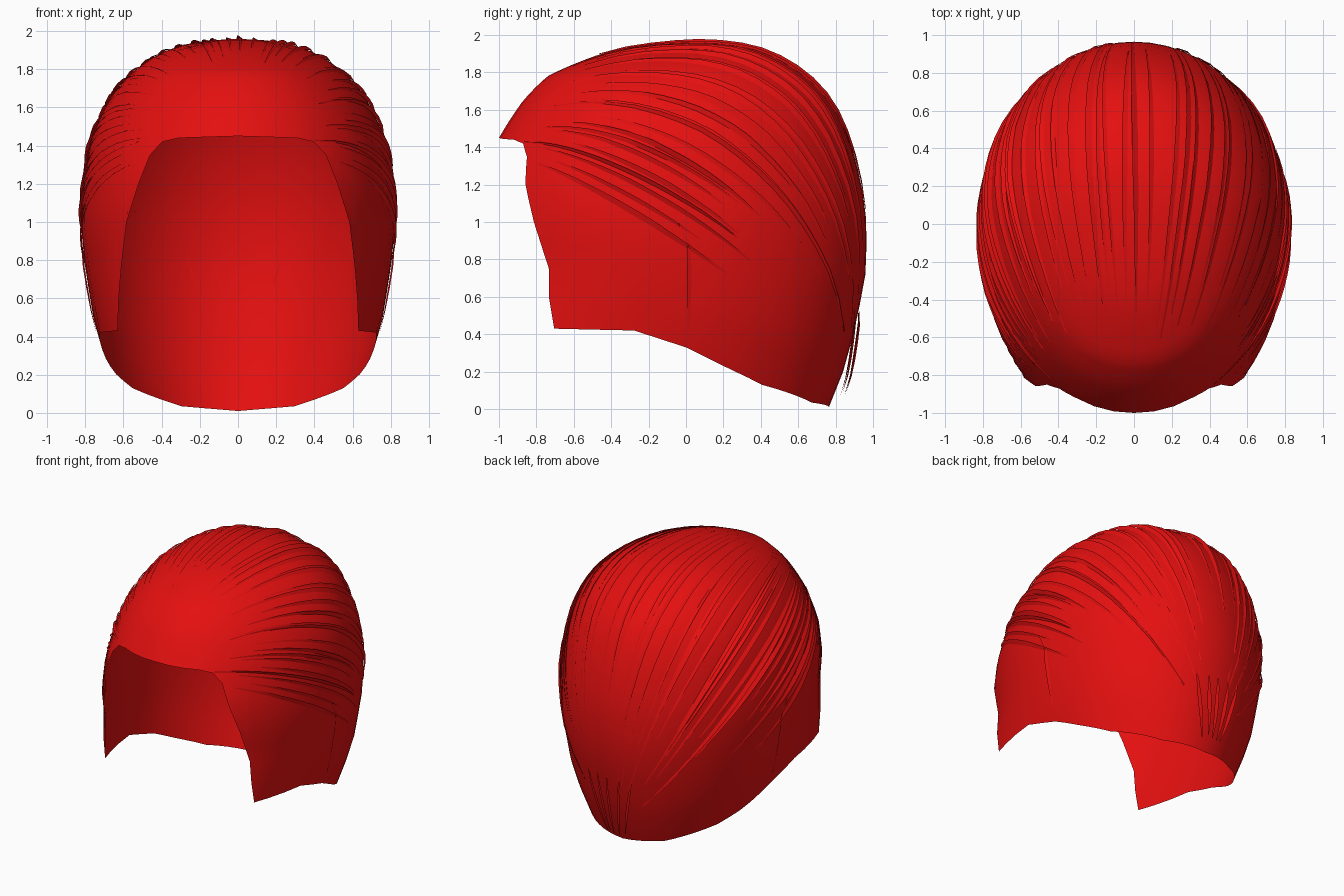
import bpy, bmesh, math, random
from mathutils import Vector
from mathutils.bvhtree import BVHTree

random.seed(7)
cube = bpy.data.objects.get("Cube")
if cube:
    bpy.data.objects.remove(cube)

red = bpy.data.materials.new("hair_red")
red.use_nodes = True
red.diffuse_color = (0.78, 0.005, 0.005, 1)
shader = red.node_tree.nodes["Principled BSDF"]
shader.inputs["Base Color"].default_value = red.diffuse_color
shader.inputs["Roughness"].default_value = 0.6

TOP = 1.96
# Head sections: height, front y, back y, half width
SECTIONS = [
    (TOP, .08, .08, 0), (1.92, -.38, .38, .32), (1.86, -.56, .52, .45),
    (1.78, -.74, .64, .56), (1.65, -.87, .77, .67), (1.45, -1.0, .87, .765),
    (1.2, -1.12, .94, .81), (1.0, -1.15, .965, .825), (.75, -1.14, .965, .8),
    (.45, -1.33, .91, .75), (.2, -1.33, .84, .67), (0, -1.3, .76, .58)]
# Hem: angle from the front, height
HEM = [(0, 1.45), (24, 1.44), (31, 1.42), (36, 1.35), (40, 1.2), (45, 1.0),
       (50, .75), (58, .43), (78, .42), (90, .33), (105, .22), (120, .13),
       (150, .035), (180, .01)]


def lerp_table(table, key):
    """Interpolate the remaining columns of a table by its first column."""
    for a, b in zip(table, table[1:]):
        if key <= b[0]:
            f = (key - a[0]) / (b[0] - a[0])
            return [p + (q - p) * f for p, q in zip(a[1:], b[1:])]
    return list(table[-1][1:])


DEPTHS = [(math.sqrt(TOP - s[0]),) + s[1:] for s in SECTIONS]


def surface(angle, z):
    """Point of the scalp surface at an angle and a height."""
    front, back, width = lerp_table(DEPTHS, math.sqrt(max(TOP - z, 0)))
    t = math.radians(angle)
    mid = .08 * max(0, (z - 1.45) / (TOP - 1.45))
    reach = mid - front if math.cos(t) > 0 else back - mid
    return Vector((width * math.sin(t), mid - reach * math.cos(t), z))


def make_object(name, bm):
    mesh = bpy.data.meshes.new(name)
    bm.to_mesh(mesh)
    bm.free()
    mesh.materials.append(red)
    obj = bpy.data.objects.new(name, mesh)
    bpy.context.collection.objects.link(obj)
    bpy.ops.object.select_all(action="DESELECT")
    obj.select_set(True)
    bpy.context.view_layer.objects.active = obj
    bpy.ops.object.shade_smooth_by_angle(angle=math.radians(50))
    return obj


# Hair shell: columns from the crown down to the hem, all round the head
half = [0, 8, 16, 24, 28, 31, 34, 36, 38, 40, 42, 45, 48, 50, 54, 58, 64, 71]
half += list(range(78, 181, 6))
angles = half + [-a for a in reversed(half[1:-1])]
ROWS = 18
bm = bmesh.new()
crown = bm.verts.new(surface(0, TOP))
columns = []
for a in angles:
    hem = lerp_table(HEM, abs(a))[0]
    columns.append([bm.verts.new(surface(a, TOP - (TOP - hem) * (r / ROWS) ** 1.8))
                    for r in range(1, ROWS + 1)])
for left, right in zip(columns, columns[1:] + columns[:1]):
    bm.faces.new((left[0], right[0], crown))
    for r in range(ROWS - 1):
        bm.faces.new((left[r + 1], right[r + 1], right[r], left[r]))
bm.normal_update()
scalp = BVHTree.FromBMesh(bm)
make_object("hair_shell", bm)


def ribbon(bm, path, width, lift):
    """Thin tapered lock, one edge raised above the shell."""
    pairs = []
    for i, (p, n) in enumerate(path):
        along = path[min(i + 1, len(path) - 1)][0] - path[max(i - 1, 0)][0]
        side = n.cross(along).normalized()
        taper = .25 + .75 * math.sin(math.pi * i / (len(path) - 1))
        pairs.append((bm.verts.new(p + n * .003 - side * width * taper),
                      bm.verts.new(p + n * lift * taper + side * width * taper)))
    for (a, b), (c, d) in zip(pairs, pairs[1:]):
        bm.faces.new((a, c, d, b))


# Combed locks: sweep from the hairline over the head to the nape
start, nape = Vector((0, -1.0, 1.3)), Vector((0, .8, .15))
axis = (nape - start).normalized()
up = Vector((1, 0, 0)).cross(axis)
up = up if up.z > 0 else -up
bm = bmesh.new()
COUNT = 46
for k in range(COUNT):
    phi = math.radians(-76 + 152 * k / (COUNT - 1) + random.uniform(-1.5, 1.5))
    on_side = abs(phi) > math.radians(52)
    first = random.uniform(.02, .14)
    last = random.uniform(.5, .72) if on_side else random.uniform(.75, .97)
    drift = random.uniform(-.04, .04)
    path = []
    for i in range(17):
        s = first + (last - first) * i / 16
        a = phi + drift * s
        ray = up * math.cos(a) + Vector((1, 0, 0)) * math.sin(a)
        hit, normal, _, _ = scalp.ray_cast(start.lerp(nape, s), ray)
        if hit:
            path.append((hit, normal if normal.dot(ray) > 0 else -normal))
    if len(path) > 4:
        ribbon(bm, path, random.uniform(.01, .017),
               random.uniform(.012, .024))
make_object("combed_locks", bm)

# Side seams: a short upright lock above each ear
bm = bmesh.new()
for sign in (-1, 1):
    path = []
    for i in range(6):
        p = surface(sign * (89 + (2 if i < 5 else -1)), .42 + .115 * i)
        path.append((p, Vector((sign, 0, 0))))
    ribbon(bm, path, .012, .012)
make_object("side_seams", bm)

# Nape wisps: loose ends hanging just behind the hem
bm = bmesh.new()
for x in (-.17, -.08, .02, .1, .19):
    drop = random.uniform(.04, .12)
    path = []
    for i in range(6):
        z = .55 - (.55 - drop) * i / 5
        p = surface(180 - math.degrees(math.asin(x / .75)), z)
        path.append((p + Vector((-x * .08 * i, .012 * i, 0)), Vector((0, 1, 0))))
    ribbon(bm, path, .014, .012)
make_object("nape_wisps", bm)
